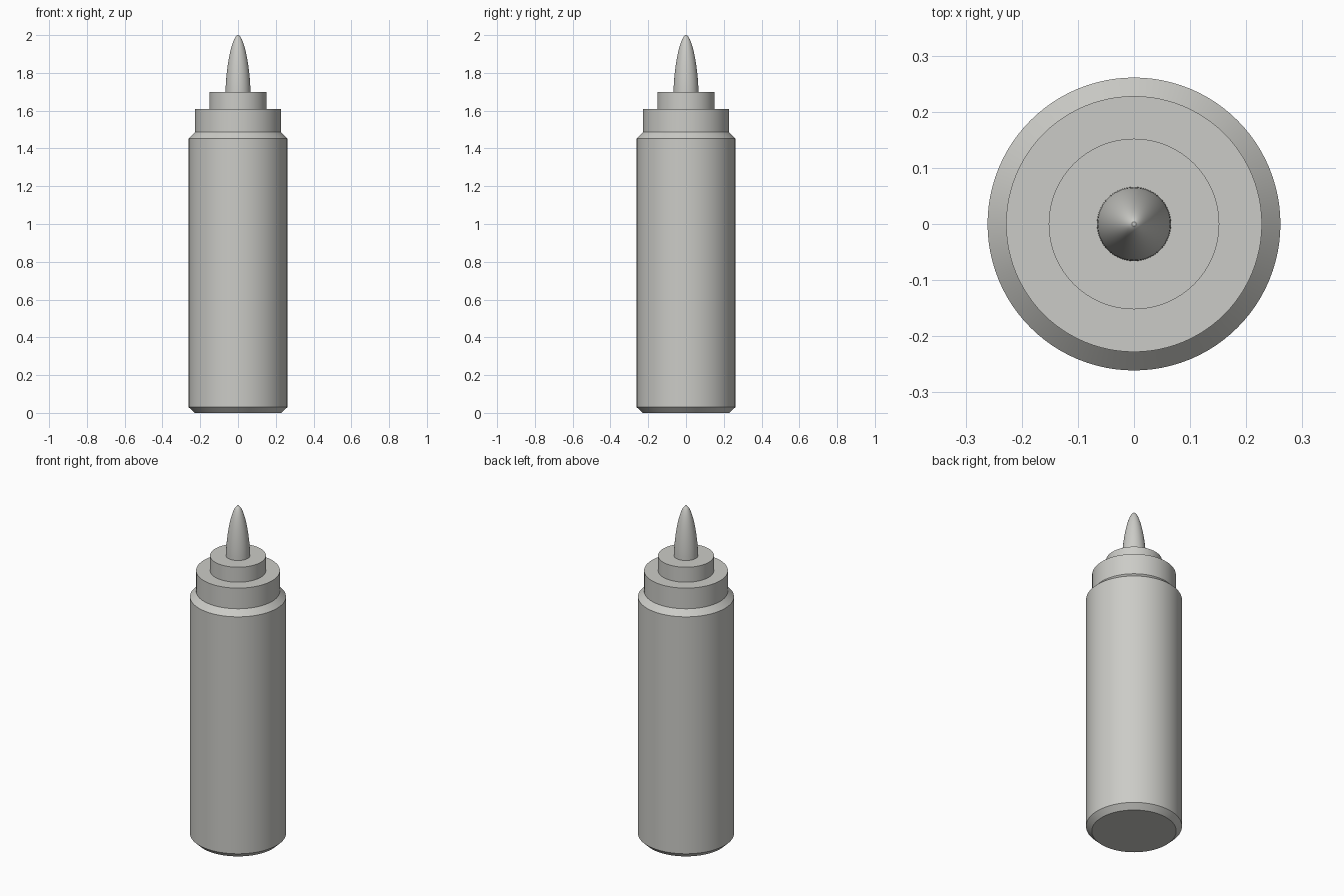
import bpy, bmesh, math

if "Cube" in bpy.data.objects:
    bpy.data.objects.remove(bpy.data.objects["Cube"])

SEGMENTS = 96

grey = bpy.data.materials.new("warm_light_grey")
grey.diffuse_color = (0.60, 0.60, 0.57, 1.0)
grey.use_nodes = True
grey.node_tree.nodes["Principled BSDF"].inputs["Base Color"].default_value = grey.diffuse_color


def lathe(name, profile):
    """Closed round part from (radius, height) points, bottom to top."""
    bm = bmesh.new()
    rings = []
    for r, z in profile:
        rings.append([bm.verts.new((r * math.cos(2 * math.pi * i / SEGMENTS),
                                    r * math.sin(2 * math.pi * i / SEGMENTS), z))
                      for i in range(SEGMENTS)])
    for low, high in zip(rings, rings[1:]):
        for i in range(SEGMENTS):
            j = (i + 1) % SEGMENTS
            bm.faces.new((low[i], low[j], high[j], high[i]))
    bm.faces.new(rings[0][::-1])
    bm.faces.new(rings[-1])
    mesh = bpy.data.meshes.new(name)
    bm.to_mesh(mesh)
    bm.free()
    mesh.materials.append(grey)
    obj = bpy.data.objects.new(name, mesh)
    bpy.context.collection.objects.link(obj)
    bpy.ops.object.select_all(action='DESELECT')
    obj.select_set(True)
    bpy.context.view_layer.objects.active = obj
    bpy.ops.object.shade_smooth_by_angle(angle=math.radians(30))
    return obj


# Bottle body with bevelled base and shoulder
lathe("bottle_body", [(0.23, 0.0), (0.261, 0.03), (0.261, 1.453), (0.228, 1.486)])

# Screw cap and the smaller collar on top of it
lathe("cap", [(0.228, 1.486), (0.228, 1.61)])
lathe("collar", [(0.152, 1.61), (0.152, 1.70)])

# Nozzle curving in to a tiny flat tip
STEPS = 20
nozzle = []
for k in range(STEPS):
    t = math.sin(0.5 * math.pi * k / STEPS)
    nozzle.append((0.066 * (1 - t ** 1.6) ** 0.55, 1.70 + 0.30 * t))
nozzle.append((0.004, 2.0))
lathe("nozzle", nozzle)
